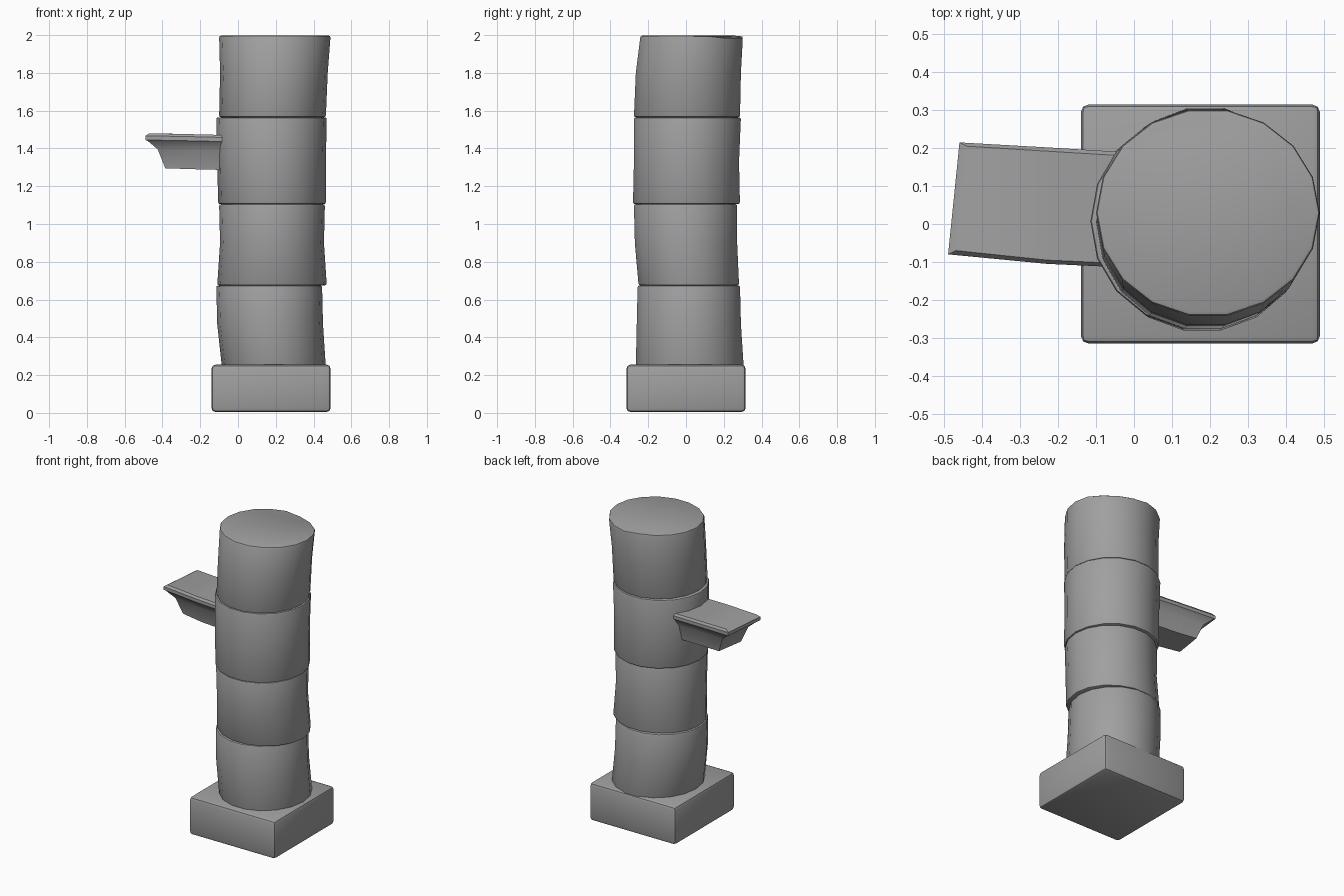
import bpy, bmesh, math

cube = bpy.data.objects.get("Cube")
if cube:
    bpy.data.objects.remove(cube, do_unlink=True)

GREY = (0.35, 0.35, 0.35, 1)
stone = bpy.data.materials.new("grey stone")
stone.use_nodes = True
stone.diffuse_color = GREY
stone.node_tree.nodes["Principled BSDF"].inputs["Base Color"].default_value = GREY


def loft(name, rings, bevel, segments=2):
    """Skin a stack of point rings, cap both ends and round the sharp edges."""
    bm = bmesh.new()
    loops = [[bm.verts.new(p) for p in ring] for ring in rings]
    n = len(loops[0])
    for low, high in zip(loops, loops[1:]):
        for i in range(n):
            j = (i + 1) % n
            bm.faces.new((low[i], low[j], high[j], high[i]))
    bm.faces.new(loops[0][::-1])
    bm.faces.new(loops[-1])
    bmesh.ops.recalc_face_normals(bm, faces=bm.faces)
    if bevel:
        sharp = [e for e in bm.edges if e.calc_face_angle(0) > math.radians(50)]
        bmesh.ops.bevel(bm, geom=sharp, offset=bevel, segments=segments,
                        affect='EDGES', profile=0.5)
    mesh = bpy.data.meshes.new(name)
    bm.to_mesh(mesh)
    bm.free()
    mesh.materials.append(stone)
    obj = bpy.data.objects.new(name, mesh)
    bpy.context.collection.objects.link(obj)
    bpy.ops.object.select_all(action='DESELECT')
    obj.select_set(True)
    bpy.context.view_layer.objects.active = obj
    bpy.ops.object.shade_smooth_by_angle(angle=math.radians(35))
    return obj


def oval(z, x0, x1, y0, y1, sides=18):
    """Ring of points filling the given x and y extents."""
    cx, cy, rx, ry = (x0 + x1) / 2, (y0 + y1) / 2, (x1 - x0) / 2, (y1 - y0) / 2
    return [(cx + rx * math.cos(math.tau * i / sides),
             cy + ry * math.sin(math.tau * i / sides), z) for i in range(sides)]


# Square plinth
h = 0.315
loft("plinth", [[(0.175 + sx * h, sy * h, z)
                 for sx, sy in ((-1, -1), (1, -1), (1, 1), (-1, 1))]
                for z in (0.005, 0.255)], 0.02)

# Worn column drums: height, x extents, y extents of each ring
drums = {
    "bottom_drum": [(0.24, -0.085, 0.465, -0.27, 0.31),
                    (0.47, -0.11, 0.45, -0.265, 0.295),
                    (0.675, -0.115, 0.445, -0.26, 0.29)],
    "lower_drum": [(0.675, -0.11, 0.47, -0.255, 0.285),
                   (0.9, -0.095, 0.455, -0.275, 0.275),
                   (1.105, -0.10, 0.46, -0.28, 0.275)],
    "upper_drum": [(1.105, -0.105, 0.465, -0.285, 0.29),
                   (1.33, -0.11, 0.465, -0.28, 0.285),
                   (1.565, -0.115, 0.47, -0.28, 0.295)],
    "top_drum": [(1.565, -0.10, 0.465, -0.28, 0.29),
                 (1.8, -0.095, 0.475, -0.27, 0.295),
                 (2.0, -0.10, 0.49, -0.245, 0.305)],
}
for name, sections in drums.items():
    rings = [oval(*s) for s in sections]
    if name == "top_drum":
        # Slight dip in the broken rear rim
        rings[-1] = [(x, y, z - (0.015 if y > 0.2 and x > 0.2 else 0.003))
                     for x, y, z in rings[-1]]
    loft(name, rings, 0.01)


# Side bracket: flared corbel under a thin, slightly crooked slab
def bracket_ring(z, inset):
    return [(-0.49 + inset, -0.08 + inset * 0.5, z),
            (-0.23, -0.105 + inset * 0.5, z - 0.005),
            (0.05, -0.118 + inset * 0.5, z - 0.012),
            (0.05, 0.185 - inset * 0.5, z - 0.012),
            (-0.23, 0.202 - inset * 0.5, z - 0.005),
            (-0.46 + inset, 0.215 - inset * 0.5, z)]


loft("bracket", [bracket_ring(z, inset) for z, inset in
                 ((1.295, 0.105), (1.395, 0.065), (1.44, 0.012),
                  (1.445, 0.0), (1.467, 0.0), (1.48, 0.02))], 0)
